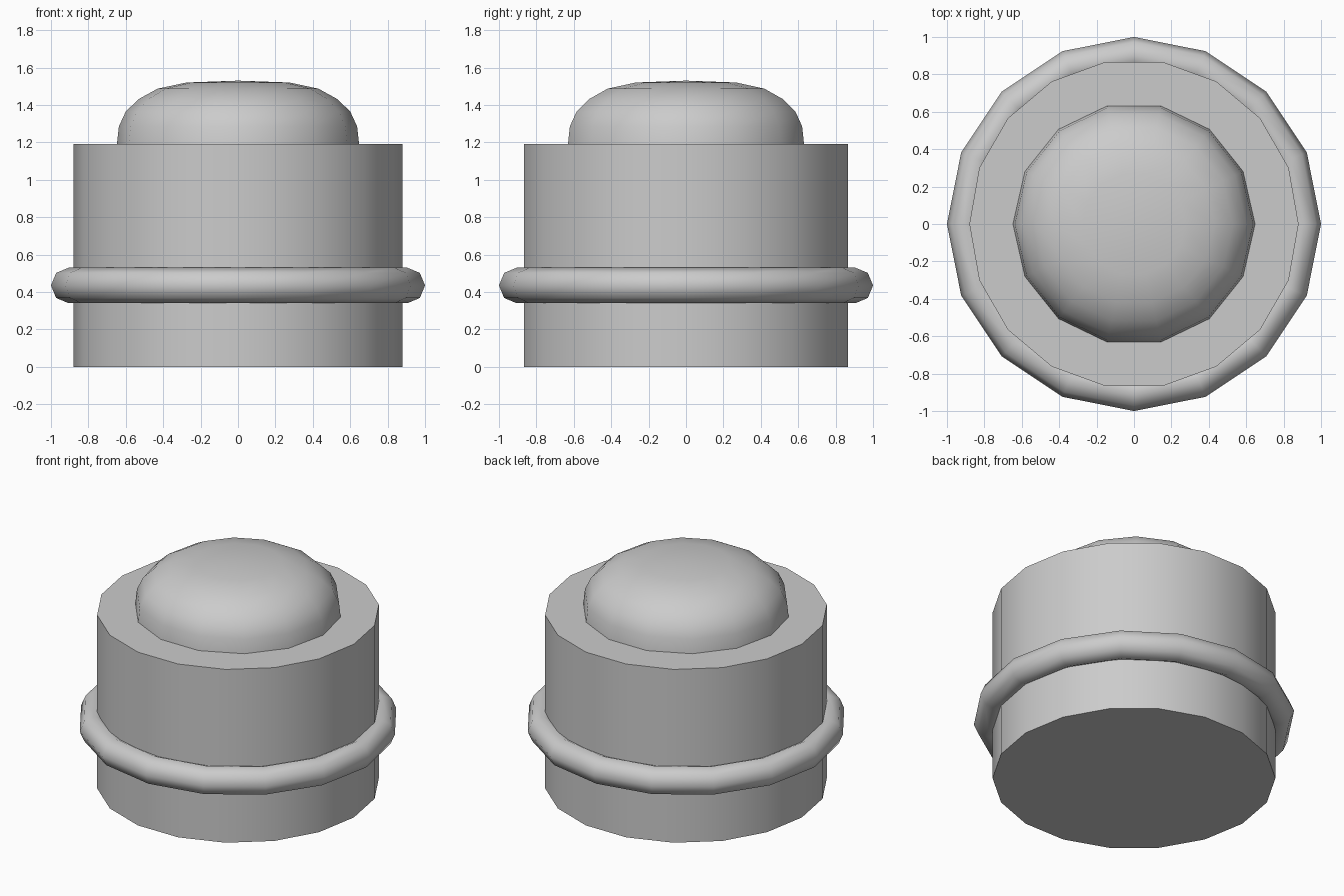
import bpy, math

if "Cube" in bpy.data.objects:
    bpy.data.objects.remove(bpy.data.objects["Cube"])

grey = bpy.data.materials.new("plain_grey")
grey.diffuse_color = (0.6, 0.6, 0.6, 1)
grey.use_nodes = True
grey.node_tree.nodes["Principled BSDF"].inputs["Base Color"].default_value = grey.diffuse_color


def lathe(name, profile, sides, closed=False, smooth=35):
    """Spin (radius, z) points about z; open profiles get end caps or a pole."""
    verts, rings, faces = [], [], []
    for r, z in profile:
        n = sides if r > 0 else 1
        rings.append([len(verts) + i for i in range(n)])
        for i in range(n):
            a = 2 * math.pi * i / sides
            verts.append((r * math.cos(a), r * math.sin(a), z))
    pairs = list(zip(rings, rings[1:]))
    if closed:
        pairs.append((rings[-1], rings[0]))
    for lo, hi in pairs:
        for i in range(sides):
            j = (i + 1) % sides
            if len(hi) == 1:
                faces.append((lo[i], lo[j], hi[0]))
            else:
                faces.append((lo[i], lo[j], hi[j], hi[i]))
    if not closed:
        faces.append(rings[0][::-1])
        if len(rings[-1]) > 1:
            faces.append(rings[-1])
    mesh = bpy.data.meshes.new(name)
    mesh.from_pydata(verts, [], faces)
    mesh.materials.append(grey)
    obj = bpy.data.objects.new(name, mesh)
    bpy.context.collection.objects.link(obj)
    bpy.ops.object.select_all(action='DESELECT')
    obj.select_set(True)
    bpy.context.view_layer.objects.active = obj
    bpy.ops.object.shade_smooth_by_angle(angle=math.radians(smooth))
    return obj


# Drum body
lathe("body", [(0.88, 0.0), (0.88, 1.19)], 18)

# Round collar around the lower body
collar = [(0.905 + 0.095 * math.cos(a), 0.435 + 0.095 * math.sin(a))
          for a in (math.tau * k / 8 for k in range(8))]
lathe("collar_ring", collar, 16, closed=True, smooth=60)

# Flattened dome on top
dome = [(0.648, 1.185), (0.637, 1.285), (0.60, 1.365), (0.53, 1.432),
        (0.43, 1.487), (0.275, 1.52), (0.0, 1.53)]
lathe("dome_cap", dome, 14, smooth=60)
